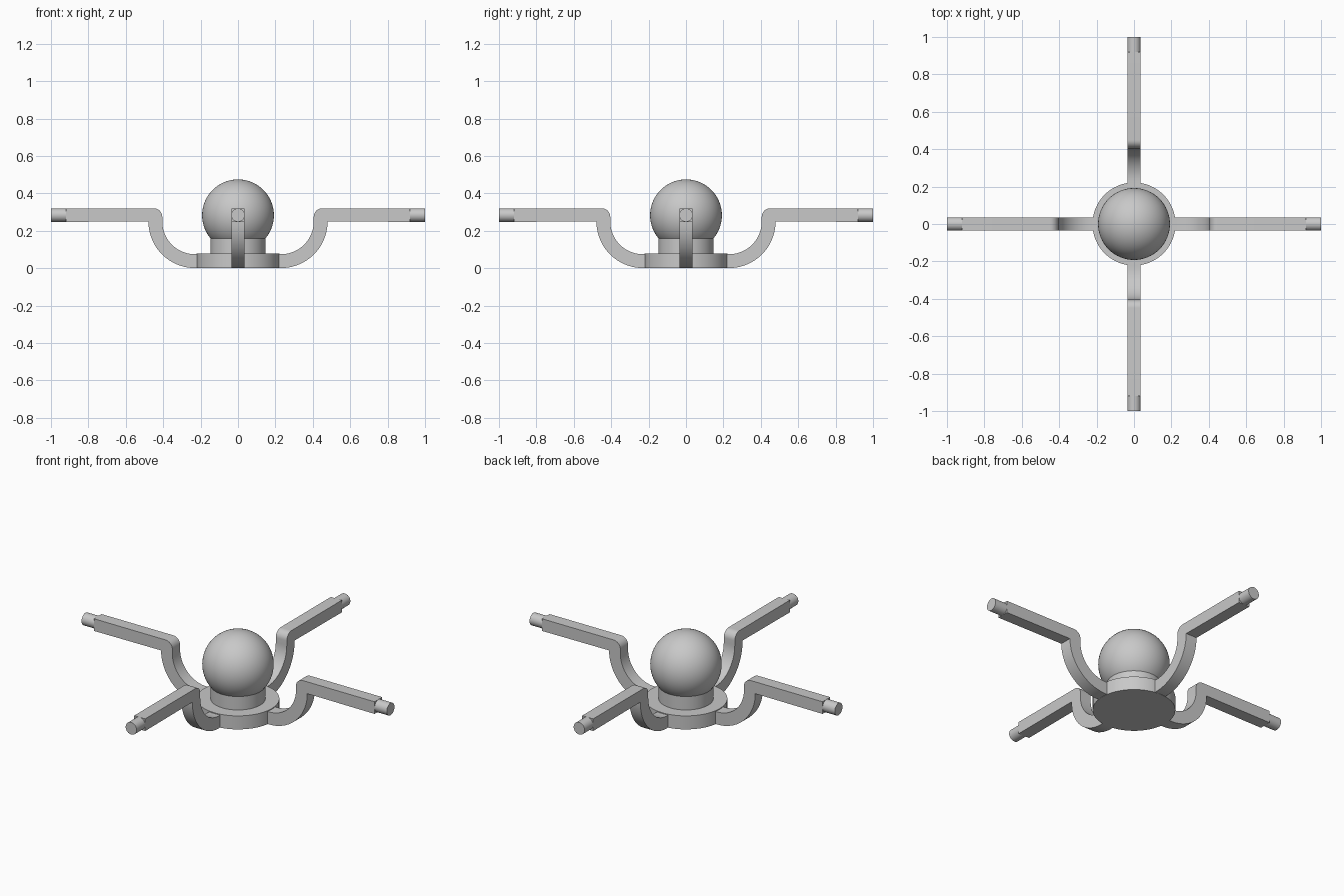
import bpy, bmesh, math
from mathutils import Matrix

if "Cube" in bpy.data.objects:
    bpy.data.objects.remove(bpy.data.objects["Cube"])

grey = bpy.data.materials.new("plain grey")
grey.diffuse_color = (0.58, 0.58, 0.58, 1)
grey.use_nodes = True
grey.node_tree.nodes["Principled BSDF"].inputs["Base Color"].default_value = grey.diffuse_color


def finish(ob, name):
    ob.name = name
    ob.data.materials.append(grey)
    bpy.ops.object.select_all(action='DESELECT')
    ob.select_set(True)
    bpy.context.view_layer.objects.active = ob
    bpy.ops.object.shade_smooth_by_angle(angle=math.radians(30))


def disc(name, radius, z0, z1):
    bpy.ops.mesh.primitive_cylinder_add(vertices=64, radius=radius, depth=z1 - z0,
                                        location=(0, 0, (z0 + z1) / 2))
    finish(bpy.context.object, name)


def arc(cx, cz, r, a0, a1, n):
    angles = [math.radians(a0 + (a1 - a0) * i / n) for i in range(n + 1)]
    return [(cx + r * math.cos(a), cz + r * math.sin(a)) for a in angles]


# Base plate, collar and ball
disc("base_plate", 0.222, 0, 0.08)
disc("collar", 0.147, 0.075, 0.17)
bpy.ops.mesh.primitive_uv_sphere_add(segments=64, ring_count=32, radius=0.192,
                                     location=(0, 0, 0.283))
finish(bpy.context.object, "ball")

# Side outline of one arm: curved riser, rounded shoulder, straight bar
HALF, BAR_LOW, BAR_TOP, BAR_END = 0.036, 0.248, 0.32, 0.92
outline = [(0.205, 0.001)]
outline += arc(0.23, 0.25, 0.249, -90, 0, 20)
outline += [(BAR_END, BAR_LOW), (BAR_END, BAR_TOP)]
outline += arc(0.449, BAR_TOP - 0.044, 0.044, 90, 180, 8)
outline += arc(0.23, 0.25, 0.175, 0, -90, 20)
outline += [(0.205, 0.075)]


def arm(name, turn):
    bm = bmesh.new()
    face = bm.faces.new([bm.verts.new((x, -HALF, z)) for x, z in outline])
    ext = bmesh.ops.extrude_face_region(bm, geom=[face])
    moved = [v for v in ext["geom"] if isinstance(v, bmesh.types.BMVert)]
    bmesh.ops.translate(bm, verts=moved, vec=(0, 2 * HALF, 0))
    # Round pin at the tip
    pin = Matrix.Translation((0.955, 0, 0.284)) @ Matrix.Rotation(math.pi / 2, 4, 'Y')
    bmesh.ops.create_cone(bm, cap_ends=True, segments=32, radius1=HALF, radius2=HALF,
                          depth=0.09, matrix=pin)
    bmesh.ops.recalc_face_normals(bm, faces=bm.faces)
    bmesh.ops.rotate(bm, verts=bm.verts, cent=(0, 0, 0),
                     matrix=Matrix.Rotation(turn, 3, 'Z'))
    mesh = bpy.data.meshes.new(name)
    bm.to_mesh(mesh)
    bm.free()
    ob = bpy.data.objects.new(name, mesh)
    bpy.context.collection.objects.link(ob)
    finish(ob, name)


for i, side in enumerate(("right", "back", "left", "front")):
    arm(side + "_arm", i * math.pi / 2)
